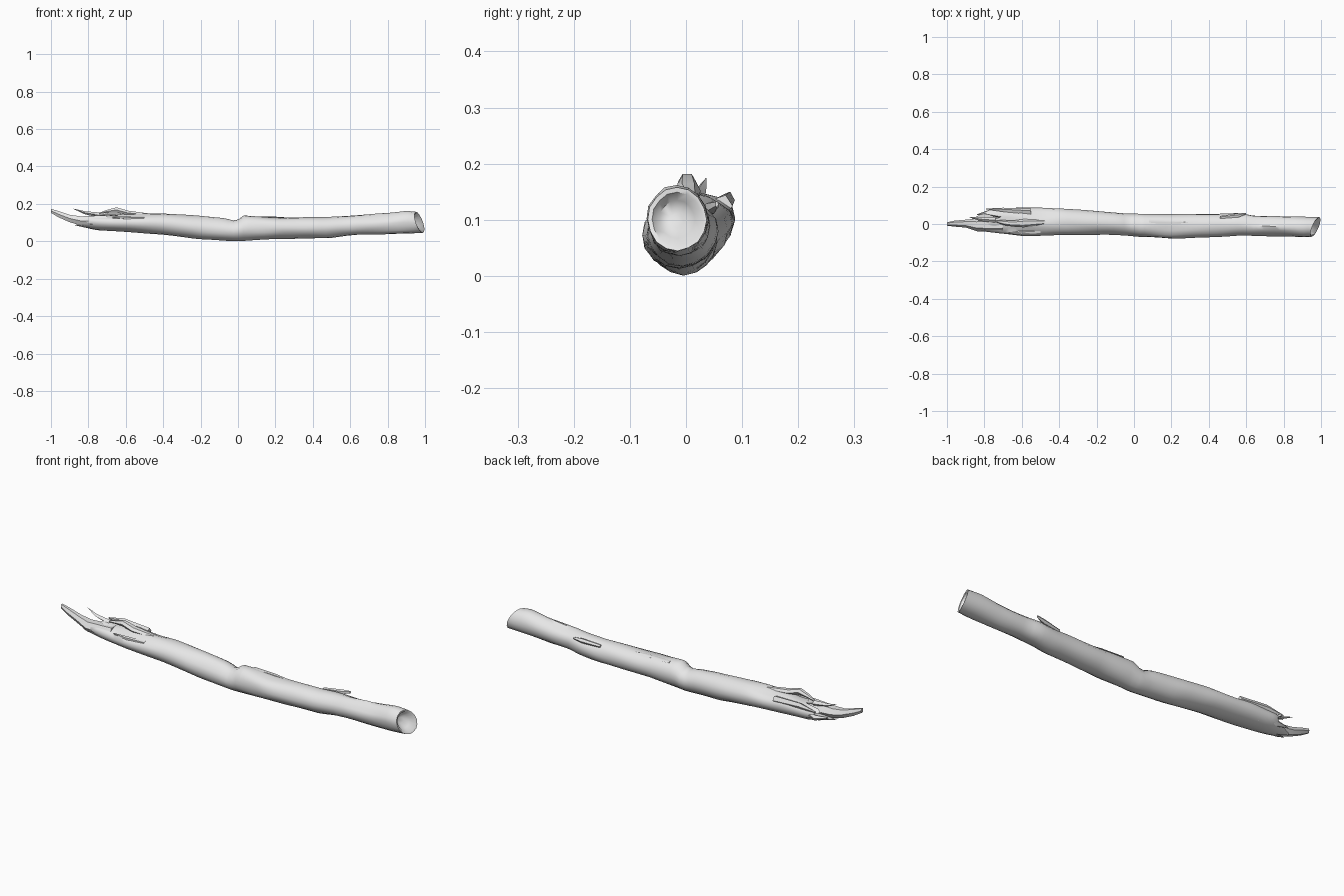
import bpy, bmesh, math
from mathutils import Vector, noise

if "Cube" in bpy.data.objects:
    bpy.data.objects.remove(bpy.data.objects["Cube"], do_unlink=True)

wood = bpy.data.materials.new("pale_grey_wood")
wood.use_nodes = True
grey = (0.8, 0.8, 0.8, 1)
wood.diffuse_color = grey
wood.node_tree.nodes["Principled BSDF"].inputs["Base Color"].default_value = grey

# Log outline along its length: x, front y, back y, bottom z, top z
OUTLINE = [
    (-.92, -.02, .03, .09, .13), (-.85, -.035, .045, .08, .14),
    (-.76, -.045, .085, .06, .15), (-.6, -.066, .09, .05, .157),
    (-.4, -.06, .085, .035, .15), (-.2, -.06, .07, .01, .137),
    (-.06, -.064, .058, .002, .125), (-.01, -.065, .056, 0, .113),
    (.03, -.07, .055, .002, .14), (.2, -.08, .053, .012, .133),
    (.48, -.068, .056, .016, .13), (.57, -.062, .06, .026, .136),
    (.64, -.064, .046, .032, .142), (.8, -.07, .041, .037, .153),
    (.9, -.075, .04, .04, .165), (1, -.066, .037, .045, .153),
]
SIDES = 16
STATIONS = 64

# Dents pressed into the bark: x, angle in degrees, half length, half width, depth
DENTS = [(-.02, 70, .04, 50, .1), (-.62, 130, .1, 25, .3), (-.5, 60, .09, 25, .2),
         (-.68, 85, .08, 30, .3), (.22, 100, .12, 14, .2), (-.1, 140, .1, 25, .15),
         (.7, 60, .12, 16, .2), (.78, 140, .14, 25, .18), (.86, 195, .1, 20, .12)]


def finish(name, bm):
    bmesh.ops.recalc_face_normals(bm, faces=bm.faces)
    mesh = bpy.data.meshes.new(name)
    bm.to_mesh(mesh)
    bm.free()
    mesh.materials.append(wood)
    obj = bpy.data.objects.new(name, mesh)
    bpy.context.collection.objects.link(obj)
    bpy.ops.object.select_all(action="DESELECT")
    obj.select_set(True)
    bpy.context.view_layer.objects.active = obj
    bpy.ops.object.shade_smooth_by_angle(angle=math.radians(45))
    return obj


def skin(bm, rings):
    """Join successive vertex rings with quads."""
    for a, b in zip(rings, rings[1:]):
        n = len(a)
        for i in range(n):
            j = (i + 1) % n
            bm.faces.new((a[i], a[j], b[j], b[i]))


def outline_at(x):
    x = min(max(x, OUTLINE[0][0]), OUTLINE[-1][0])
    for a, b in zip(OUTLINE, OUTLINE[1:]):
        if x <= b[0]:
            t = (x - a[0]) / (b[0] - a[0])
            return [p + (q - p) * t for p, q in zip(a[1:], b[1:])]


def bark_point(x, angle):
    front, back, bottom, top = outline_at(x)
    r = 1 - .09 * abs(noise.noise(Vector((x * 4, math.cos(angle) * 2, math.sin(angle) * 2))))
    for dx, deg, length, width, depth in DENTS:
        turn = (math.degrees(angle) - deg + 180) % 360 - 180
        r -= depth * math.exp(-((x - dx) / length) ** 2 - (turn / width) ** 2)
    return Vector((x, (front + back) / 2 + r * math.cos(angle) * (back - front) / 2,
                   (bottom + top) / 2 + r * math.sin(angle) * (top - bottom) / 2))


def end_shift(s, angle, index):
    """Ragged broken left end and slanted right end."""
    left = max(0, (-.6 - s) / .2) ** 2
    right = max(0, (s - .85) / .12) ** 2
    jag = .05 * math.sin(angle) + (.045 if index % 3 == 0 else -.025)
    slant = .02 * math.cos(angle) - .018 * math.sin(angle)
    return left * jag + right * slant


# Main log with hollowed ends
bm = bmesh.new()
angles = [2 * math.pi * i / SIDES for i in range(SIDES)]
rings = []
for k in range(STATIONS + 1):
    s = -.8 + 1.77 * k / STATIONS
    rings.append([bm.verts.new(bark_point(s + end_shift(s, a, i), a))
                  for i, a in enumerate(angles)])


def hollow(rim, steps):
    """Inner rings given as scale towards the centre and absolute x."""
    centre = sum((v.co for v in rim), Vector()) / len(rim)
    result = []
    for scale, x, keep in steps:
        ring = []
        for v in rim:
            p = centre + (v.co - centre) * scale
            p.x = x + (v.co.x - centre.x) * keep
            ring.append(bm.verts.new(p))
        result.append(ring)
    return result


left_cap = hollow(rings[0], [(.72, -.76, .6), (.4, -.68, .2)])
right_cap = hollow(rings[-1], [(.85, .968, .9), (.6, .945, .7), (.25, .935, .4)])
rings = left_cap[::-1] + rings + right_cap
skin(bm, rings)
bm.faces.new(rings[0])
bm.faces.new(rings[-1])
finish("log", bm)


def splinter(name, path, sides=6):
    """Tapered sliver through points of x, y, z, half width, half height."""
    bm = bmesh.new()
    rings = []
    for x, y, z, w, h in path:
        rings.append([bm.verts.new((x, y + w * math.cos(t), z + h * math.sin(t)))
                      for t in (2 * math.pi * i / sides for i in range(sides))])
    skin(bm, rings)
    bm.faces.new(rings[0])
    bm.faces.new(rings[-1])
    finish(name, bm)


# Long broken spur and slivers at the ragged end
splinter("end_spur", [(-.7, -.005, .105, .04, .04), (-.84, -.005, .109, .034, .028),
                      (-.9, .002, .122, .021, .023), (-.96, .002, .145, .016, .019),
                      (-1, 0, .163, .009, .013)])
splinter("upright_sliver", [(-.74, .02, .14, .014, .014), (-.82, .026, .153, .01, .008),
                            (-.88, .036, .174, .001, .001)], 4)
splinter("back_sliver", [(-.55, .065, .125, .018, .02), (-.7, .075, .135, .012, .016),
                         (-.79, .08, .128, .002, .004)], 5)
splinter("low_back_sliver", [(-.66, .055, .09, .02, .025), (-.78, .06, .09, .014, .014),
                             (-.84, .05, .1, .002, .003)], 5)
splinter("top_crest", [(-.46, .01, .138, .012, .01), (-.59, .004, .152, .022, .014),
                       (-.65, .002, .168, .016, .016), (-.7, .008, .16, .013, .009),
                       (-.74, .015, .15, .004, .004)])
splinter("front_chip", [(-.5, -.04, .122, .01, .01), (-.6, -.046, .124, .011, .008),
                        (-.67, -.05, .13, .002, .003)], 5)
# Small bark peels on the upper back
splinter("bark_peel", [(.46, .035, .115, .008, .008), (.56, .046, .122, .012, .012),
                       (.6, .055, .128, .003, .006)], 5)
splinter("middle_peel", [(.08, .015, .128, .014, .005), (.2, .012, .126, .012, .006),
                         (.3, .008, .122, .003, .003)], 5)
